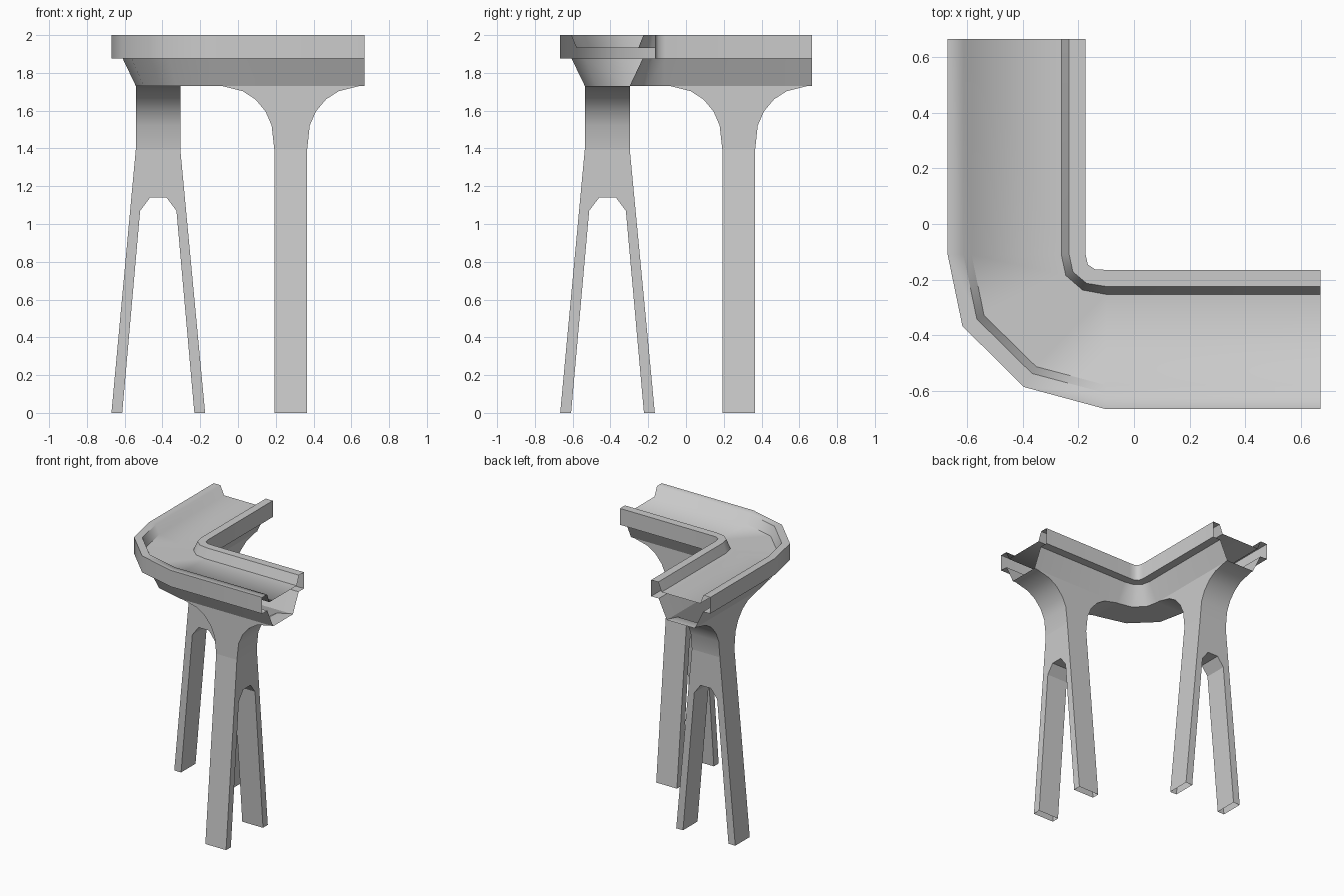
import bpy, bmesh

if "Cube" in bpy.data.objects:
    bpy.data.objects.remove(bpy.data.objects["Cube"])

X_OUT, X_IN = -0.67, -0.174      # arm running along y
Y_OUT, Y_IN = -0.666, -0.165     # arm running along x


def finish(bm, name):
    bmesh.ops.remove_doubles(bm, verts=bm.verts, dist=1e-4)
    bmesh.ops.recalc_face_normals(bm, faces=bm.faces)
    mesh = bpy.data.meshes.new(name)
    bm.to_mesh(mesh)
    bm.free()
    obj = bpy.data.objects.new(name, mesh)
    bpy.context.collection.objects.link(obj)
    return obj


# Channel: hollow cross-section (fraction across the width, height)
# swept round the corner through pairs of outer and inner edge points
profile = [(0, 1.876), (0, 2), (0.115, 2), (0.173, 1.931), (0.824, 1.931),
           (0.881, 2), (1, 2), (1, 1.876), (0.872, 1.876), (0.735, 1.731),
           (0.26, 1.731), (0.12, 1.876)]
stations = [((X_OUT, 0.666), (X_IN, 0.666)),
            ((X_OUT, -0.11), (X_IN, -0.11)),
            ((-0.617, -0.367), (-0.166, -0.146)),
            ((-0.396, -0.586), (-0.14, -0.163)),
            ((-0.10, Y_OUT), (-0.10, Y_IN)),
            ((0.67, Y_OUT), (0.67, Y_IN))]
bm = bmesh.new()
rings = [[bm.verts.new((o[0] + (i[0] - o[0]) * f, o[1] + (i[1] - o[1]) * f, z))
          for f, z in profile] for o, i in stations]
n = len(profile)
for s in range(len(rings) - 1):
    arm = s in (0, len(rings) - 2)
    for k in range(n):
        if arm and k == 9:       # underside of the arms opens into the piers
            continue
        j = (k + 1) % n
        bm.faces.new((rings[s][k], rings[s][j], rings[s + 1][j], rings[s + 1][k])).smooth = True
    # long edges are crisp, except the outer gutter edge of the arms
    for k in range(n):
        edge = bm.edges.get((rings[s][k], rings[s + 1][k]))
        if edge and not (arm and k in (2, 3)):
            edge.smooth = False
finish(bm, "channel")

# Pier: arched head above a splayed two-footed leg
MID, HALF, SPRING = 0.279, 0.087, 1.395
half_arch = [(0.365, 1.731), (0.254, 1.703), (0.187, 1.66), (0.134, 1.597),
             (0.101, 1.522), (HALF, SPRING)]
half_leg = [(0.26, SPRING), (0, 0), (0.115, 0), (0.306, 1.07), (0.412, 1.14)]


def pier(name, outer, inner, start, end, place):
    bm = bmesh.new()

    def vert(u, f, z):
        return bm.verts.new(place(u, outer + (inner - outer) * f, z))

    left = [(start, 1.731)] + [(MID - d, z) for d, z in half_arch]
    right = [(end, 1.731)] + [(MID + d, z) for d, z in half_arch]
    # curved soffits
    for side in (left, right):
        rows = [[vert(u, f, z) for f in (0.26, 0.735)] for u, z in side]
        for a, b in zip(rows, rows[1:]):
            bm.faces.new((a[0], a[1], b[1], b[0])).smooth = True
    # flat cheeks
    for f in (0.26, 0.735):
        bm.faces.new([vert(u, f, z) for u, z in left + right[::-1]])
    # splayed leg, open underneath the feet
    leg = half_leg + [((0.995 if z == SPRING else 1.0) - f, z) for f, z in half_leg[::-1]]
    a, b = ([vert(MID + d, f, z) for f, z in leg] for d in (-HALF, HALF))
    bm.faces.new(a)
    bm.faces.new(b)
    for k in range(len(leg) - 1):
        if leg[k][1] == 0 and leg[k + 1][1] == 0:
            continue
        bm.faces.new((a[k], a[k + 1], b[k + 1], b[k]))
    obj = finish(bm, name)
    return obj


pier("front_pier", Y_OUT, Y_IN, -0.10, 0.67, lambda u, v, z: (u, v, z))
pier("left_pier", X_OUT, X_IN, -0.11, 0.666, lambda u, v, z: (v, u, z))
